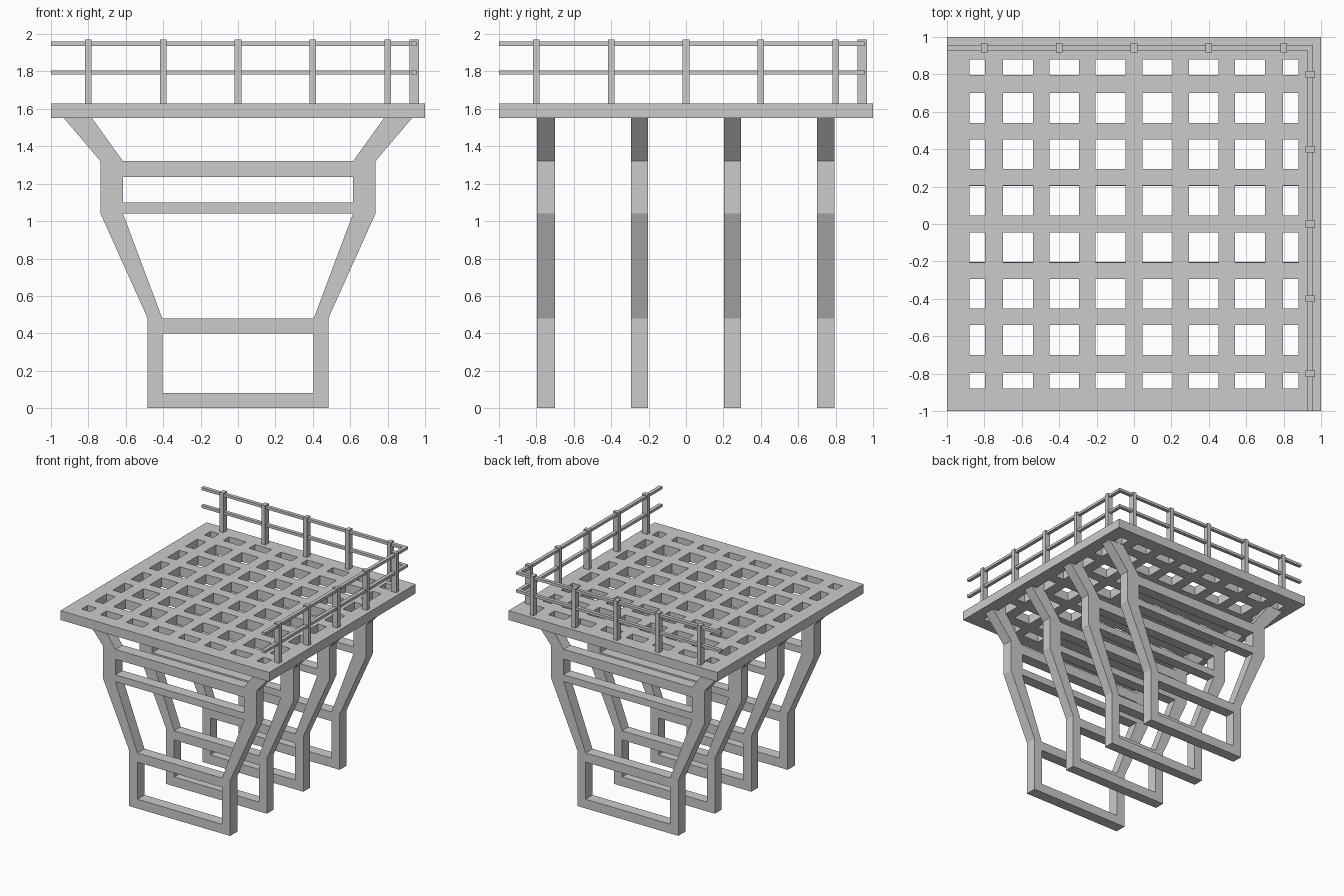
import bpy, bmesh
from mathutils import Vector

if "Cube" in bpy.data.objects:
    bpy.data.objects.remove(bpy.data.objects["Cube"])


def plate(name, quads, to3d, depth):
    """Join 2D quads into one welded sheet and extrude it into a solid."""
    bm = bmesh.new()
    for q in quads:
        bm.faces.new([bm.verts.new(to3d(*p)) for p in q])
    bmesh.ops.remove_doubles(bm, verts=bm.verts[:], dist=1e-4)
    ext = bmesh.ops.extrude_face_region(bm, geom=bm.faces[:], use_keep_orig=True)
    moved = [g for g in ext["geom"] if isinstance(g, bmesh.types.BMVert)]
    bmesh.ops.translate(bm, verts=moved, vec=Vector(depth))
    bmesh.ops.recalc_face_normals(bm, faces=bm.faces[:])
    mesh = bpy.data.meshes.new(name)
    bm.to_mesh(mesh)
    bm.free()
    ob = bpy.data.objects.new(name, mesh)
    bpy.context.collection.objects.link(ob)
    return ob


def rect(x0, x1, y0, y1):
    return [(x0, y0), (x1, y0), (x1, y1), (x0, y1)]


# Support frames: (height, inner x, outer x) going up one leg
leg = [(0, .405, .483), (.08, .405, .483), (.40, .405, .483), (.48, .405, .483),
       (1.04, .615, .735), (1.10, .615, .735), (1.235, .615, .735),
       (1.32, .615, .735), (1.55, .78, .93)]
frame = []
for i, ((z0, a0, b0), (z1, a1, b1)) in enumerate(zip(leg, leg[1:])):
    for s in (-1, 1):
        frame.append([(s * a0, z0), (s * b0, z0), (s * b1, z1), (s * a1, z1)])
    if i in (0, 2, 4, 6):  # cross bars
        frame.append([(-a0, z0), (a0, z0), (a1, z1), (-a1, z1)])
for i, (y0, y1) in enumerate([(-.797, -.70), (-.294, -.204), (.204, .294), (.70, .795)]):
    plate(f"support_frame_{i + 1}", frame, lambda x, z: (x, y0, z), (0, y1 - y0, 0))

# Deck: wide border with a square lattice inside
half = [.045, .205, .293, .452, .54, .70, .797, .88, 1]
cuts = [-c for c in reversed(half)] + half
spans = list(enumerate(zip(cuts, cuts[1:])))
deck = [rect(*xs, *ys) for i, xs in spans for j, ys in spans
        if i % 2 == 0 or j % 2 == 0]
plate("deck_grating", deck, lambda x, y: (x, y, 1.55), (0, 0, .08))

# Railing on the back and right edges
rail = [rect(-1, .927, .927, .957), rect(.927, .957, .927, .957),
        rect(.927, .957, -1, .927)]
for name, z in (("lower_rail", 1.783), ("upper_rail", 1.937)):
    plate(name, rail, lambda x, y: (x, y, z), (0, 0, .023))
for i in range(5):
    c = -.8 + .4 * i
    plate(f"back_post_{i + 1}", [rect(c - .018, c + .018, .917, .967)],
          lambda x, y: (x, y, 1.63), (0, 0, .34))
    plate(f"right_post_{i + 1}", [rect(.917, .967, c - .018, c + .018)],
          lambda x, y: (x, y, 1.63), (0, 0, .34))
